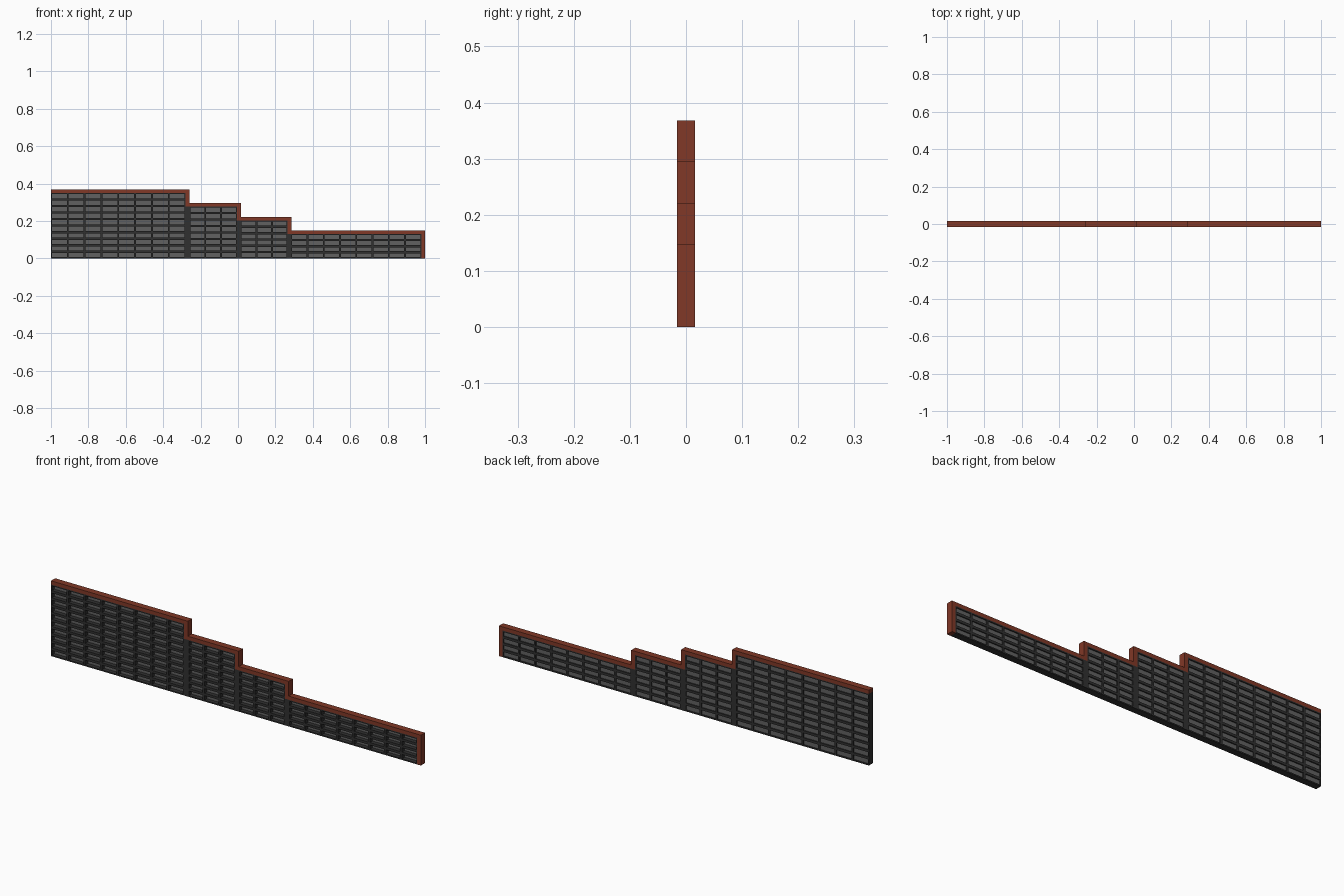
import bpy, bmesh

if "Cube" in bpy.data.objects:
    bpy.data.objects.remove(bpy.data.objects["Cube"])

T = 0.016          # half thickness of the wall
CAP = 0.018        # coping height
POST = 0.02        # end post width
# x start, x end, height, columns, rows
SECTIONS = [(-1.0, -0.26, 0.368, 8, 10),
            (-0.26, 0.015, 0.295, 3, 8),
            (0.015, 0.285, 0.22, 3, 6),
            (0.285, 1.0, 0.148, 8, 4)]


def material(name, rgb):
    m = bpy.data.materials.new(name)
    m.diffuse_color = (*rgb, 1)
    m.use_nodes = True
    m.node_tree.nodes["Principled BSDF"].inputs["Base Color"].default_value = m.diffuse_color
    return m


RED = material("red_brick", (0.22, 0.04, 0.02))
DARK = material("dark_frame", (0.03, 0.03, 0.03))
GREY = material("grey_panel", (0.12, 0.12, 0.12))


def boxes(name, items, mat):
    """One object made of boxes given as x0, x1, y0, y1, z0, z1."""
    bm = bmesh.new()
    for x0, x1, y0, y1, z0, z1 in items:
        for v in bmesh.ops.create_cube(bm, size=1)["verts"]:
            v.co = (x0 + (v.co.x + 0.5) * (x1 - x0),
                    y0 + (v.co.y + 0.5) * (y1 - y0),
                    z0 + (v.co.z + 0.5) * (z1 - z0))
    me = bpy.data.meshes.new(name)
    bm.to_mesh(me)
    bm.free()
    me.materials.append(mat)
    ob = bpy.data.objects.new(name, me)
    bpy.context.collection.objects.link(ob)


for i, (x0, x1, h, cols, rows) in enumerate(SECTIONS):
    n = i + 1
    inner_x, inner_z = x1 - POST, h - CAP
    low = SECTIONS[n][2] if n < len(SECTIONS) else 0.0

    # red coping and the exposed part of the end post
    boxes(f"coping_{n}", [(x0, x1, -T, T, inner_z, h)], RED)
    boxes(f"end_trim_{n}", [(inner_x, x1, -T, T, max(low - CAP, 0), inner_z)], RED)

    # dark lattice: uprights and the courses between them
    w, c = (inner_x - x0) / cols, inner_z / rows
    bars = []
    for k in range(cols + 1):
        a = x0 + k * w
        bars.append((max(a - 0.005, x0), min(a + 0.005, inner_x), -T, T, 0, inner_z))
    if low > 0:
        bars.append((inner_x, x1, -T, T, 0, low - CAP))
    for col in range(cols):
        a, b = x0 + col * w + 0.005, x0 + (col + 1) * w - 0.005
        a = max(a, x0 + 0.005)
        for k in range(rows + 1):
            z = k * c
            bars.append((a, b, -T, T, max(z - 0.006, 0), min(z + 0.006, inner_z)))
    boxes(f"lattice_{n}", bars, DARK)

    # grey infill set deep behind the front face
    boxes(f"infill_panel_{n}",
          [(x0 + 0.004, inner_x - 0.004, 0.004, 0.011, 0.004, inner_z - 0.004)], GREY)
